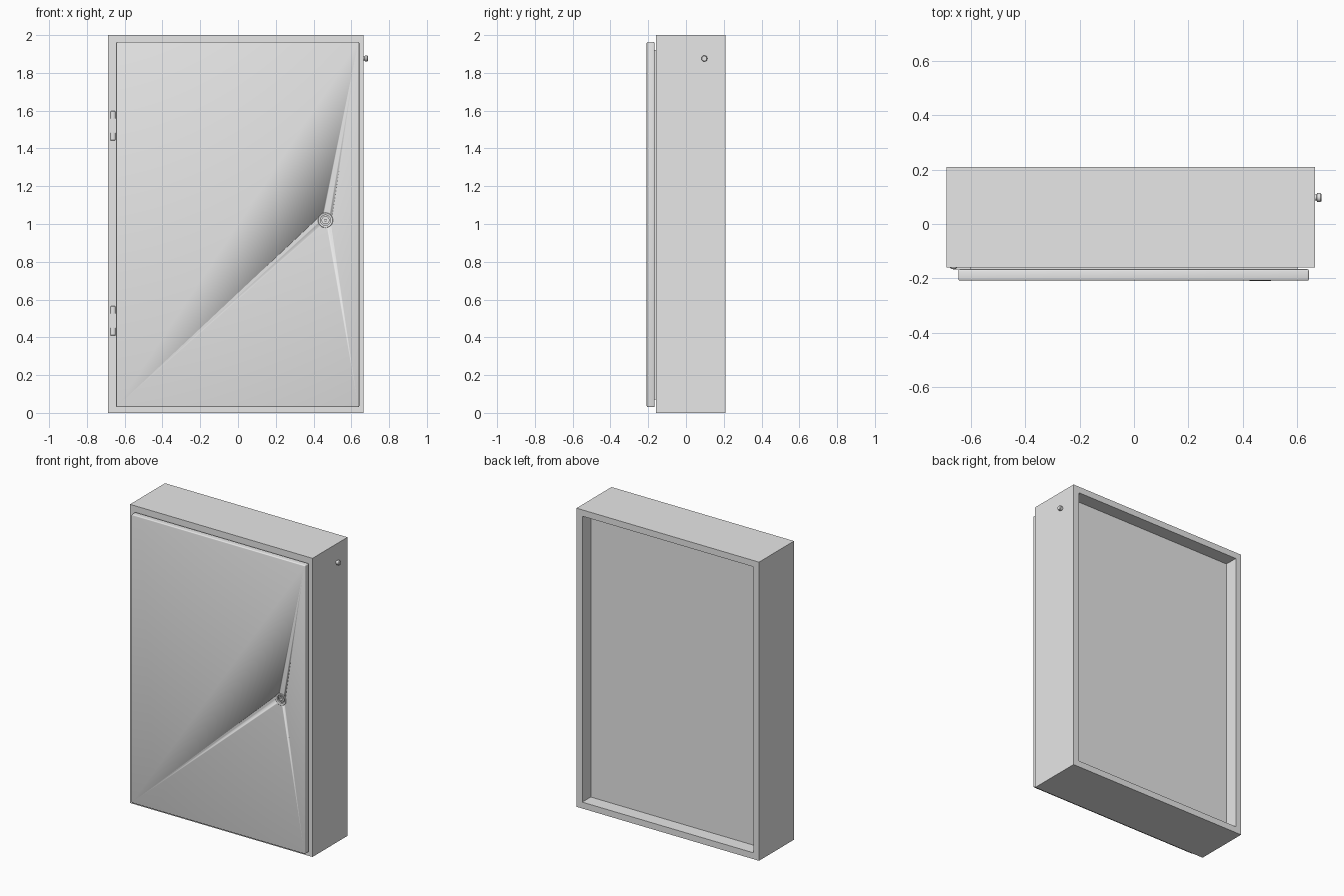
import bpy, bmesh, math
from mathutils import Matrix, Vector

if "Cube" in bpy.data.objects:
    bpy.data.objects.remove(bpy.data.objects["Cube"])

grey = bpy.data.materials.new("cabinet_grey")
grey.diffuse_color = (0.8, 0.8, 0.8, 1)
grey.use_nodes = True
grey.node_tree.nodes["Principled BSDF"].inputs["Base Color"].default_value = grey.diffuse_color


def finish(name, bm, smooth=True):
    bmesh.ops.recalc_face_normals(bm, faces=bm.faces)
    me = bpy.data.meshes.new(name)
    bm.to_mesh(me)
    bm.free()
    me.materials.append(grey)
    ob = bpy.data.objects.new(name, me)
    bpy.context.collection.objects.link(ob)
    bpy.ops.object.select_all(action='DESELECT')
    bpy.context.view_layer.objects.active = ob
    ob.select_set(True)
    if smooth:
        bpy.ops.object.shade_smooth_by_angle(angle=math.radians(35))
    return ob


def box_bm(x0, x1, y0, y1, z0, z1):
    bm = bmesh.new()
    bmesh.ops.create_cube(bm, size=1)
    for v in bm.verts:
        v.co = Vector((x1 if v.co.x > 0 else x0,
                       y1 if v.co.y > 0 else y0,
                       z1 if v.co.z > 0 else z0))
    return bm


def lathe(name, profile, loc, axis, steps=32):
    """Spin (radius, height) points about the given axis through loc."""
    bm = bmesh.new()
    vs = [bm.verts.new((r, 0, h)) for r, h in profile]
    es = [bm.edges.new(p) for p in zip(vs, vs[1:])]
    bmesh.ops.spin(bm, geom=vs + es, cent=(0, 0, 0), axis=(0, 0, 1),
                   angle=math.tau, steps=steps)
    bmesh.ops.remove_doubles(bm, verts=bm.verts, dist=1e-5)
    rot = Vector((0, 0, 1)).rotation_difference(Vector(axis)).to_matrix().to_4x4()
    bmesh.ops.transform(bm, matrix=Matrix.Translation(loc) @ rot, verts=bm.verts)
    return finish(name, bm)


# Cabinet body with a recessed back panel inside a raised rim
bm = box_bm(-0.688, 0.664, -0.16, 0.21, 0, 2)
back = [f for f in bm.faces if f.calc_center_median().y > 0.2]
bmesh.ops.inset_region(bm, faces=back, thickness=0.06)
ext = bmesh.ops.extrude_face_region(bm, geom=back)
bmesh.ops.translate(bm, vec=(0, -0.09, 0),
                    verts=[g for g in ext['geom'] if isinstance(g, bmesh.types.BMVert)])
bmesh.ops.delete(bm, geom=[f for f in back if f.is_valid], context='FACES_ONLY')
finish("cabinet_body", bm, smooth=False)

# Door with softened edges
bm = box_bm(-0.645, 0.642, -0.208, -0.166, 0.03, 1.963)
bmesh.ops.bevel(bm, geom=bm.edges[:], offset=0.006, segments=3,
                profile=0.5, affect='EDGES')
door = finish("door", bm)

# Round recess in the door for the lock
LOCK = (0.463, -0.208, 1.02)
cutter = lathe("lock_cutter", [(0, -0.014), (0.036, -0.014), (0.036, 0.02), (0, 0.02)],
               LOCK, (0, -1, 0))
mod = door.modifiers.new("lock_hole", 'BOOLEAN')
mod.object = cutter
mod.operation = 'DIFFERENCE'
mod.solver = 'EXACT'
bpy.context.view_layer.objects.active = door
bpy.ops.object.modifier_apply(modifier=mod.name)
bpy.data.objects.remove(cutter)

# Lock collar, core and key bar
lathe("lock_collar", [(0.027, -0.014), (0.027, 0.0), (0.030, 0.002), (0.038, 0.002),
                      (0.040, 0.0)], LOCK, (0, -1, 0))
lathe("lock_core", [(0.021, -0.014), (0.021, -0.003), (0.014, -0.003),
                    (0.014, -0.010), (0, -0.010)], LOCK, (0, -1, 0))
lathe("lock_pin", [(0.008, -0.012), (0.008, -0.002), (0, -0.002)], LOCK, (0, -1, 0), 16)
bm = box_bm(LOCK[0] - 0.013, LOCK[0] + 0.013, -0.205, -0.196,
            LOCK[2] - 0.004, LOCK[2] + 0.004)
finish("lock_key_bar", bm)

# Door gasket, a thin frame filling the gap behind the door
for n, dims in {"left": (-0.60, -0.58, 0.07, 1.92), "right": (0.58, 0.60, 0.07, 1.92),
                "bottom": (-0.58, 0.58, 0.07, 0.09), "top": (-0.58, 0.58, 1.90, 1.92)}.items():
    x0, x1, z0, z1 = dims
    finish("gasket_" + n, box_bm(x0, x1, -0.167, -0.159, z0, z1))

# Hinges: stepped barrel sunk in the frame, with a leaf running behind the door
for n, z in (("lower", 0.487), ("upper", 1.52)):
    lathe(n + "_hinge_barrel",
          [(0, -0.078), (0.015, -0.078), (0.0175, -0.075), (0.0175, -0.038),
           (0.012, -0.038), (0.012, 0.038), (0.0175, 0.038), (0.0175, 0.075),
           (0.015, 0.078), (0, 0.078)], (-0.662, -0.149, z), (0, 0, 1), 24)
    finish(n + "_hinge_leaf", box_bm(-0.662, -0.55, -0.167, -0.159, z - 0.036, z + 0.036))

# Small button on the right side
lathe("side_button", [(0.011, -0.01), (0.011, 0.006), (0.016, 0.008), (0.016, 0.020),
                      (0.013, 0.024), (0, 0.024)], (0.664, 0.097, 1.876), (1, 0, 0), 20)
